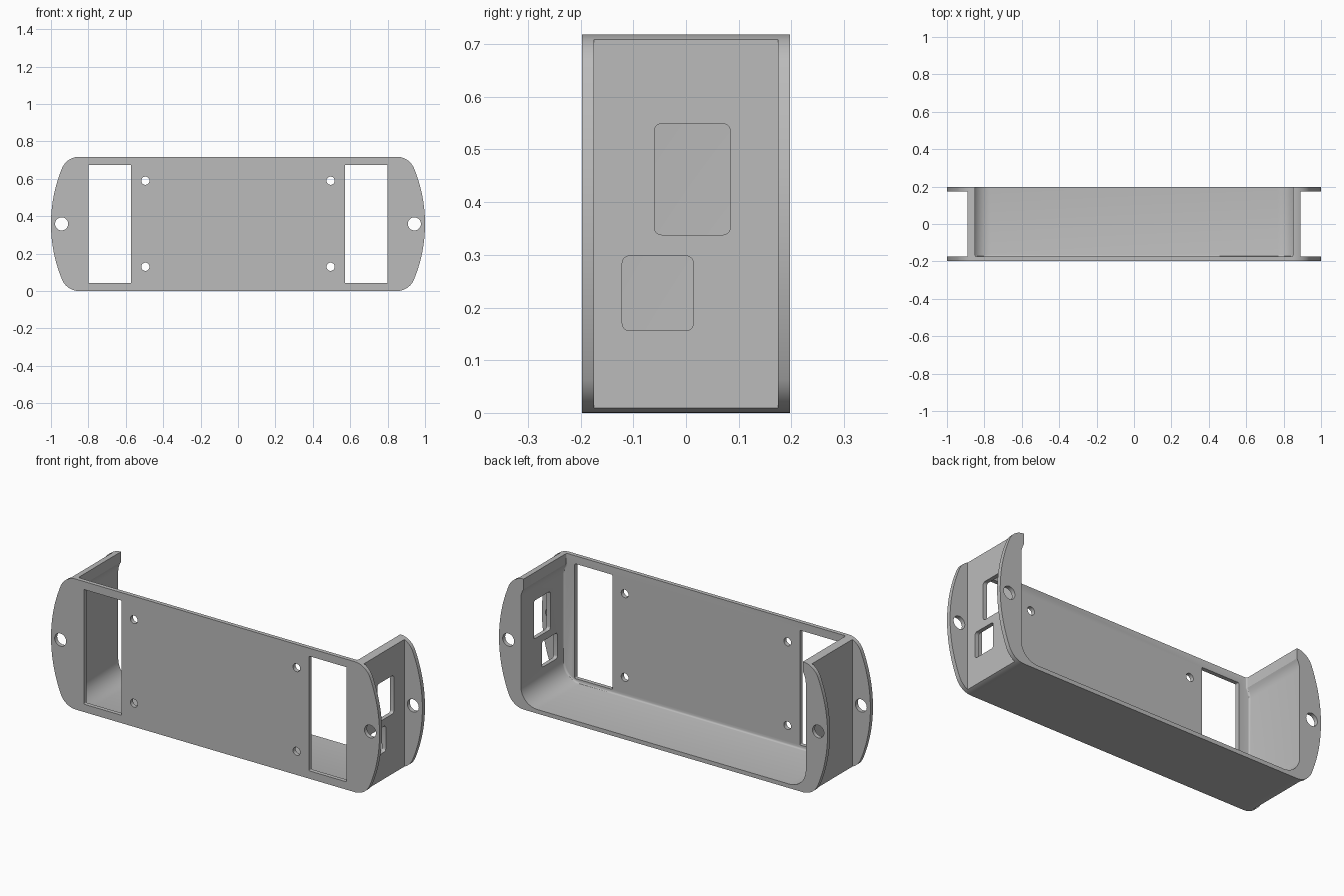
import bpy, bmesh
from math import sin, cos, pi, sqrt, acos, atan2, radians

if "Cube" in bpy.data.objects:
    bpy.data.objects.remove(bpy.data.objects["Cube"], do_unlink=True)

H, D = 0.718, 0.1975          # overall height, half depth
WALL, SIDE = 0.0225, 0.89     # wall thickness, outer face of side walls
FRONT_IN = -D + WALL          # inner face of the front plate


def arc(cx, cz, r, a0, a1, n=12):
    return [(cx + r * cos(a0 + (a1 - a0) * i / n),
             cz + r * sin(a0 + (a1 - a0) * i / n)) for i in range(n + 1)]


def rounded_rect(u0, u1, v0, v1, r):
    pts = []
    for k, (u, v) in enumerate([(u1 - r, v1 - r), (u0 + r, v1 - r),
                                (u0 + r, v0 + r), (u1 - r, v0 + r)]):
        pts += arc(u, v, r, k * pi / 2, (k + 1) * pi / 2, 6)
    return pts


def circle(cx, cz, r, n=32):
    return arc(cx, cz, r, 0, 2 * pi, n)[:-1]


def prism(name, pts, lo, hi, axis="y", fillet=0.0):
    """Extrude an upright outline along x or y, optionally rounding the low end."""
    bm = bmesh.new()
    put = (lambda u, v, d: (u, d, v)) if axis == "y" else (lambda u, v, d: (d, u, v))
    a = [bm.verts.new(put(u, v, lo)) for u, v in pts]
    b = [bm.verts.new(put(u, v, hi)) for u, v in pts]
    cap = bm.faces.new(a)
    bm.faces.new(b)
    for i in range(len(pts)):
        j = (i + 1) % len(pts)
        bm.faces.new((a[i], a[j], b[j], b[i]))
    bmesh.ops.recalc_face_normals(bm, faces=bm.faces[:])
    if fillet:
        bmesh.ops.bevel(bm, geom=list(cap.edges), offset=fillet, segments=3,
                        profile=0.5, affect="EDGES")
    mesh = bpy.data.meshes.new(name)
    bm.to_mesh(mesh)
    bm.free()
    obj = bpy.data.objects.new(name, mesh)
    bpy.context.collection.objects.link(obj)
    return obj


def activate(obj):
    bpy.ops.object.select_all(action="DESELECT")
    obj.select_set(True)
    bpy.context.view_layer.objects.active = obj


def cut(target, cutter):
    cutter.hide_render = True
    mod = target.modifiers.new("cut", "BOOLEAN")
    mod.operation, mod.solver, mod.object = "DIFFERENCE", "EXACT", cutter
    activate(target)
    bpy.ops.object.modifier_apply(modifier=mod.name)
    bpy.data.objects.remove(cutter, do_unlink=True)


# Outer outline: shallow bowed ends tangent to rounded corners
R, r, mid = 0.78, 0.10, H / 2
dz = mid - r
dx = sqrt((R - r) ** 2 - dz ** 2)
turn = atan2(dz, dx)
cx = 1 - R + dx
right = (arc(cx, r, r, -pi / 2, -turn) + arc(1 - R, mid, R, -turn, turn, 20)[1:-1]
         + arc(cx, H - r, r, turn, pi / 2))
outline = right + [(-x, z) for x, z in reversed(right)]
housing = prism("housing", outline, -D, D)

# Main cavity: open at the back and top, with a lip along each side wall's top
inner, lip = SIDE - WALL, 0.85
ix = inner - r
lip_angle = acos((lip - ix) / r)
half = (arc(ix, WALL + r, r, -pi / 2, 0) + arc(ix, 0.605, r, 0, lip_angle, 6)
        + [(lip, H + 0.1)])
cavity = half + [(-x, z) for x, z in reversed(half)]
cut(housing, prism("cavity_cutter", cavity, FRONT_IN, D + 0.1, fillet=0.01))

# Side recesses that leave thin flanges, plate windows and screw holes
for s in (-1, 1):
    def span(a, b):
        return sorted((s * a, s * b))
    x0, x1 = span(SIDE, 1.1)
    recess = [(x0, -0.1), (x1, -0.1), (x1, H + 0.1), (x0, H + 0.1)]
    cut(housing, prism("recess_cutter", recess, FRONT_IN, -FRONT_IN))
    x0, x1 = span(0.571, 0.80)
    window = rounded_rect(x0, x1, 0.043, 0.674, 0.005)
    cut(housing, prism("window_cutter", window, -D - 0.1, 0))
    cut(housing, prism("mount_cutter", circle(s * 0.943, mid, 0.035), -D - 0.1, D + 0.1))
    for z in (0.13, 0.59):
        cut(housing, prism("screw_cutter", circle(s * 0.495, z, 0.022), -D - 0.1, 0))

# Two connector openings in the left wall
for y0, y1, z0, z1 in ((-0.06, 0.084, 0.338, 0.549), (-0.121, 0.014, 0.156, 0.298)):
    port = rounded_rect(y0, y1, z0, z1, 0.014)
    cut(housing, prism("port_cutter", port, 0.8, 1.1, axis="x"))

# Material and shading
grey = bpy.data.materials.new("plain grey")
grey.use_nodes = True
colour = (0.5, 0.5, 0.5, 1)
grey.diffuse_color = colour
grey.node_tree.nodes["Principled BSDF"].inputs["Base Color"].default_value = colour
housing.data.materials.clear()
housing.data.materials.append(grey)
activate(housing)
bpy.ops.object.shade_smooth_by_angle(angle=radians(30))
